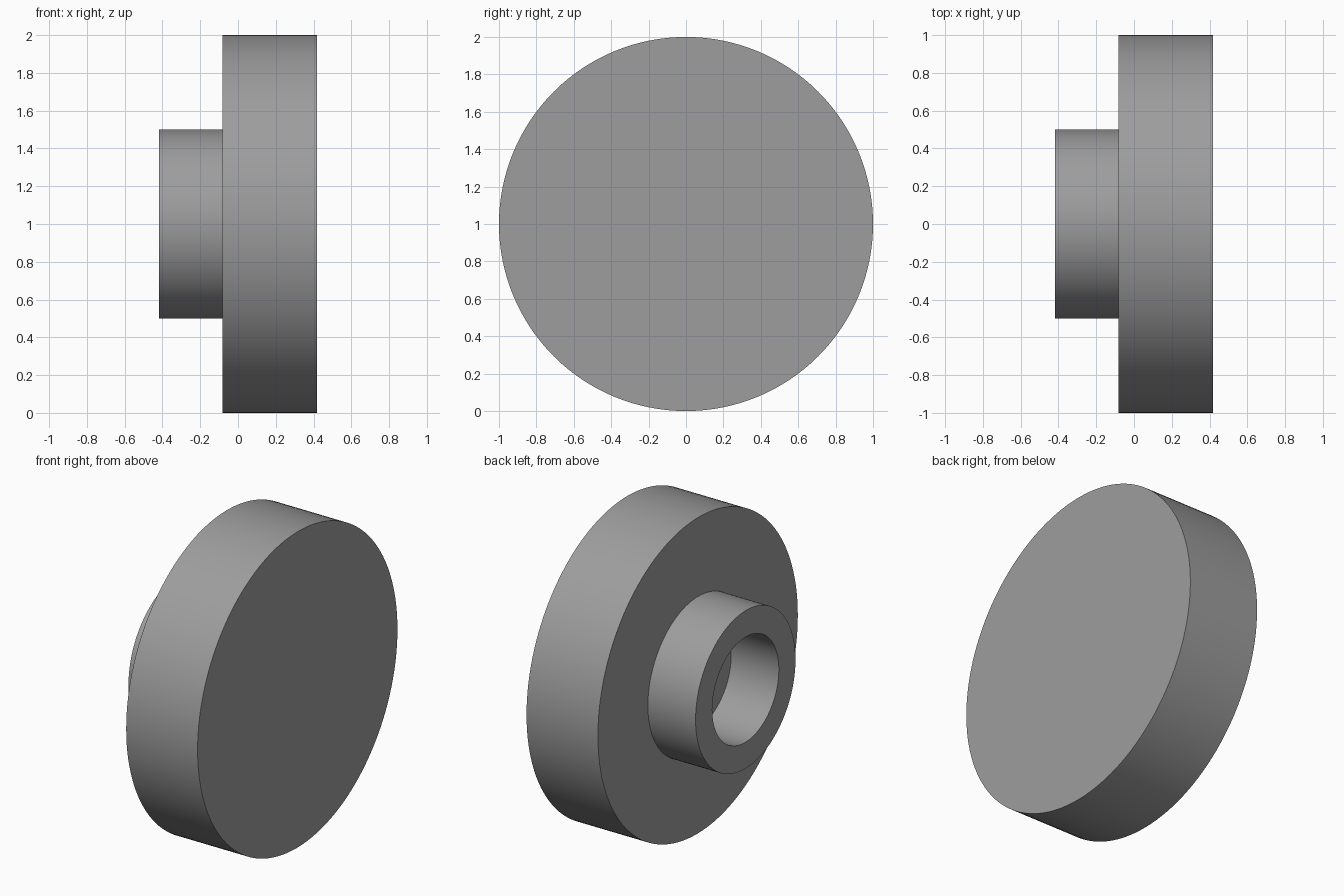
import bpy, bmesh, math
from mathutils import Vector

if "Cube" in bpy.data.objects:
    bpy.data.objects.remove(bpy.data.objects["Cube"])

SEGMENTS = 128

grey = bpy.data.materials.new("mid_grey")
grey.diffuse_color = (0.34, 0.34, 0.34, 1.0)
grey.use_nodes = True
grey.node_tree.nodes["Principled BSDF"].inputs["Base Color"].default_value = grey.diffuse_color


def lathe_x(name, profile, material):
    """Revolve (x, radius) points around the x axis at z = 1."""
    bm = bmesh.new()
    verts = [bm.verts.new((x, 0.0, 1.0 + r)) for x, r in profile]
    edges = [bm.edges.new(pair) for pair in zip(verts, verts[1:])]
    bmesh.ops.spin(bm, geom=verts + edges, cent=Vector((0, 0, 1)),
                   axis=Vector((1, 0, 0)), angle=math.tau, steps=SEGMENTS)
    bmesh.ops.remove_doubles(bm, verts=bm.verts[:], dist=1e-4)
    bmesh.ops.recalc_face_normals(bm, faces=bm.faces[:])
    mesh = bpy.data.meshes.new(name)
    bm.to_mesh(mesh)
    bm.free()
    mesh.materials.append(material)
    obj = bpy.data.objects.new(name, mesh)
    bpy.context.collection.objects.link(obj)
    bpy.ops.object.select_all(action='DESELECT')
    obj.select_set(True)
    bpy.context.view_layer.objects.active = obj
    bpy.ops.object.shade_smooth_by_angle(angle=math.radians(30))
    return obj


# Solid wheel with a hollow hub: hole floor, bore, hub rim, hub side,
# back of the disc, disc side, flat face
step, end, face = -0.083, -0.417, 0.417
lathe_x("wheel_with_hub", [
    (step, 0.0), (step, 0.333), (end, 0.333), (end, 0.5),
    (step, 0.5), (step, 1.0), (face, 1.0), (face, 0.0),
], grey)
